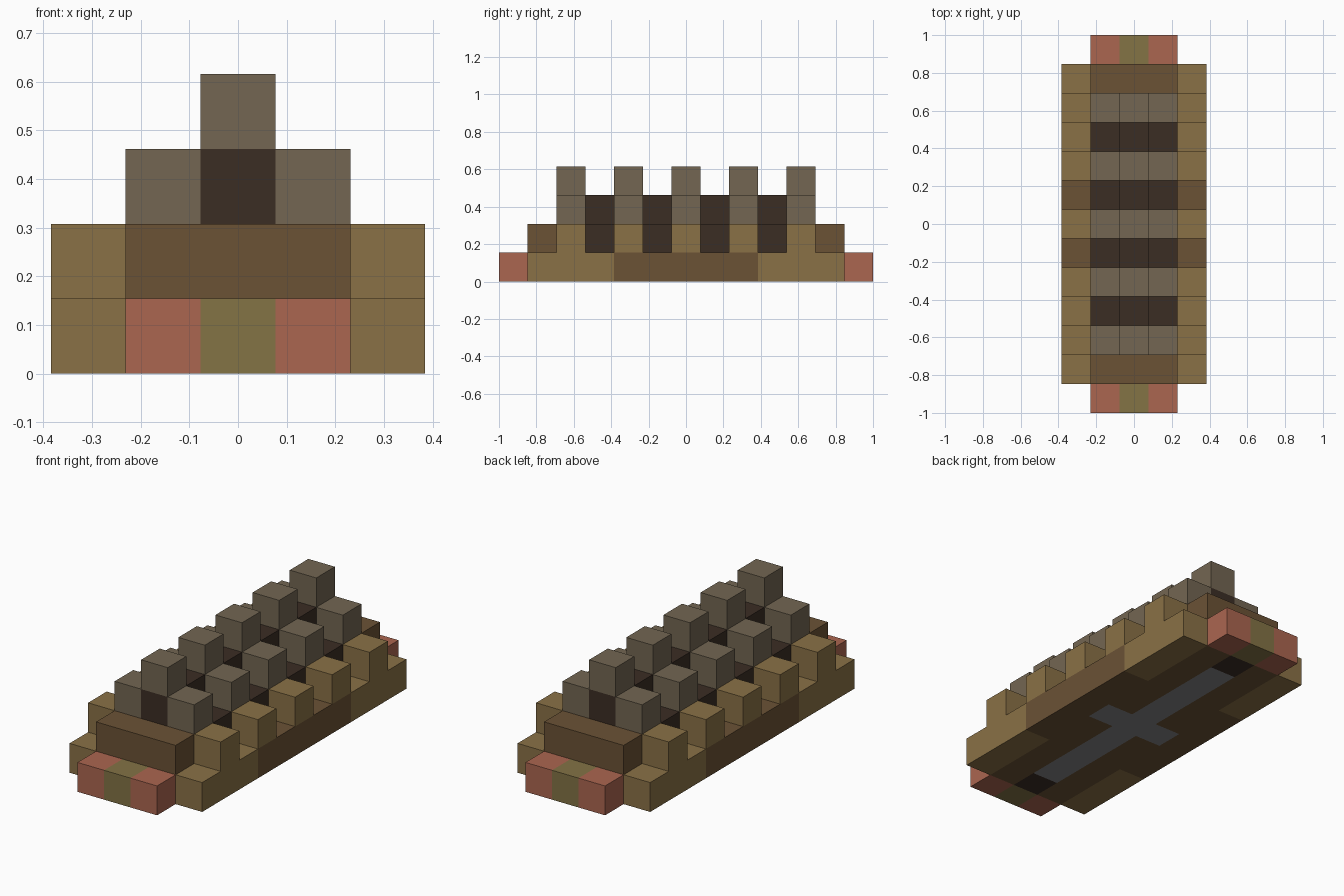
import bpy, bmesh
from mathutils import Vector

old = bpy.data.objects.get("Cube")
if old:
    bpy.data.objects.remove(old, do_unlink=True)

U = 2 / 13  # edge of one building block


def linear(c):
    c /= 255
    return c / 12.92 if c < 0.04045 else ((c + 0.055) / 1.055) ** 2.4


def material(name, *rgb):
    m = bpy.data.materials.new(name)
    m.use_nodes = True
    col = [linear(c) for c in rgb] + [1]
    m.diffuse_color = col
    m.node_tree.nodes["Principled BSDF"].inputs["Base Color"].default_value = col
    return m


TAN = material("tan", 138, 113, 70)
BROWN = material("brown", 107, 82, 53)
RED = material("brick red", 171, 102, 80)
OLIVE = material("olive", 131, 115, 69)
STONE = material("stone grey", 115, 102, 82)
DARK = material("dark brown", 59, 45, 36)
STEEL = material("steel grey", 132, 132, 134)


def block(name, centre, size, mats, rule=None, cuts_x=(), cuts_y=()):
    """Box in block units, cut into panels that the rule colours."""
    bm = bmesh.new()
    bmesh.ops.create_cube(bm, size=1)
    for v in bm.verts:
        v.co = Vector(centre) + v.co * Vector(size)
    for axis, cuts in ((Vector((1, 0, 0)), cuts_x), (Vector((0, 1, 0)), cuts_y)):
        for c in cuts:
            bmesh.ops.bisect_plane(bm, geom=bm.verts[:] + bm.edges[:] + bm.faces[:],
                                   plane_co=axis * c, plane_no=axis)
    bm.normal_update()
    if rule:
        for f in bm.faces:
            f.material_index = mats.index(rule(f.calc_center_median(), f.normal))
    bmesh.ops.scale(bm, vec=(U, U, U), verts=bm.verts)
    mesh = bpy.data.meshes.new(name)
    bm.to_mesh(mesh)
    bm.free()
    for m in mats:
        mesh.materials.append(m)
    ob = bpy.data.objects.new(name, mesh)
    bpy.context.collection.objects.link(ob)
    return ob


def hull_colour(p, n):
    x, y = abs(p.x), abs(p.y)
    if n.z < -0.5:  # cross with dark tips on the underside
        if x < 0.5:
            return STEEL if y < 4.5 else DARK
        if x < 1.5:
            return STEEL if y < 0.5 else BROWN
    return TAN if x > 1.5 and y > 2.5 else BROWN


# Base slab
block("base", (0, 0, 0.5), (5, 11, 1), [TAN, BROWN, STEEL, DARK], hull_colour,
      (-1.5, -0.5, 0.5, 1.5), (-4.5, -2.5, -0.5, 0.5, 2.5, 4.5))

# Dark stepped core
block("core_lower", (0, 0, 1.5), (3, 9, 1), [DARK])
block("core_upper", (0, 0, 2.5), (1, 9, 1), [DARK])

# End steps and bumpers
for end, s in (("front", -1), ("back", 1)):
    block(end + "_step", (0, 5 * s, 1.5), (3, 1, 1), [BROWN])
    block(end + "_bumper", (0, 6 * s, 0.5), (3, 1, 1), [RED, OLIVE],
          lambda p, n: OLIVE if abs(p.x) < 0.5 else RED, (-0.5, 0.5))

# Five rows of studs climbing to the ridge
for row, y in enumerate(range(-4, 5, 2), 1):
    block(f"ridge_stud_{row}", (0, y, 3.5), (1, 1, 1), [STONE])
    for side, s in (("left", 1), ("right", -1)):
        block(f"{side}_upper_stud_{row}", (s, y, 2.5), (1, 1, 1), [STONE])
        block(f"{side}_lower_stud_{row}", (2 * s, y, 1.5), (1, 1, 1), [TAN])
